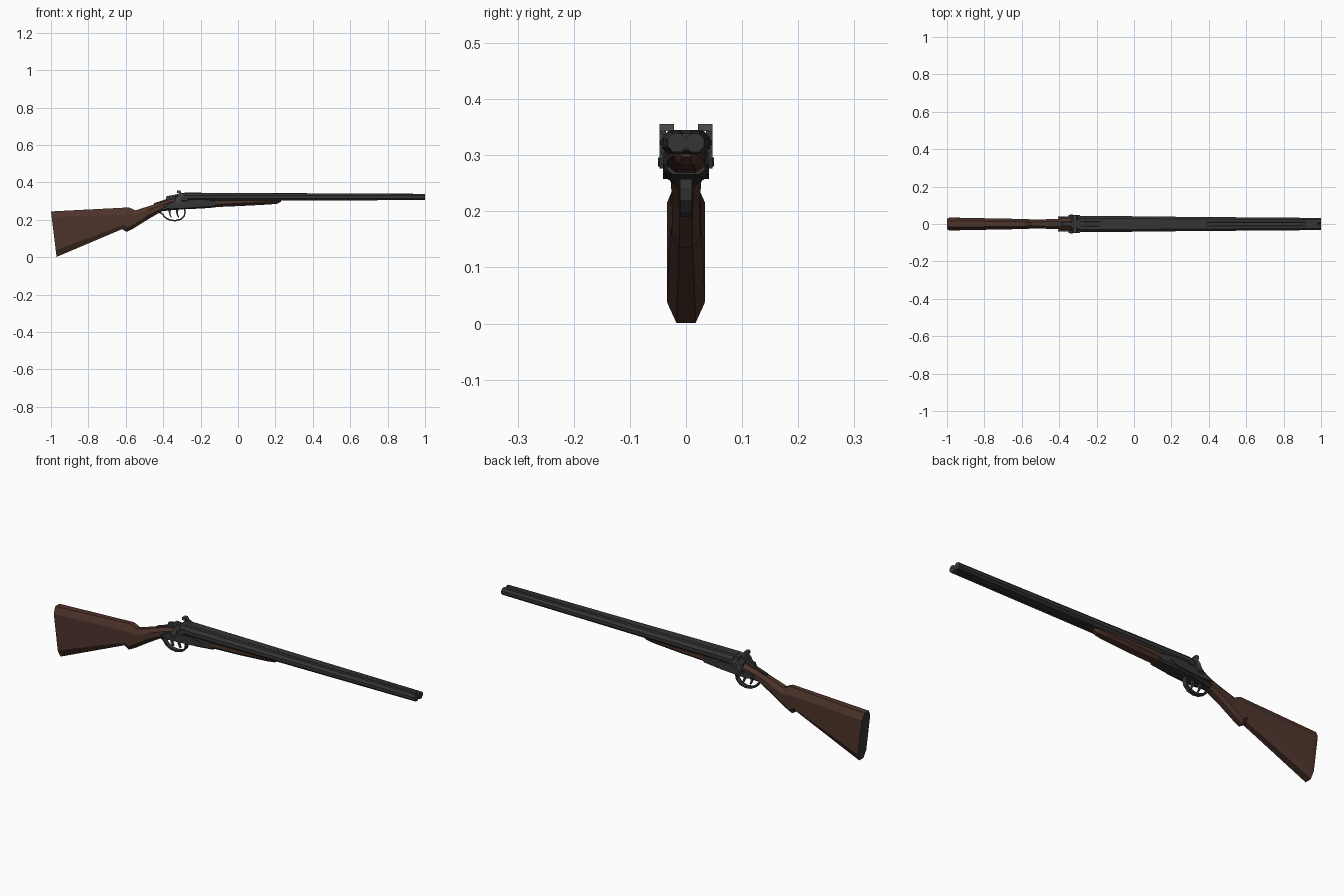
import bpy, bmesh, math

if "Cube" in bpy.data.objects:
    bpy.data.objects.remove(bpy.data.objects["Cube"])

def mat(name, rgb):
    m = bpy.data.materials.new(name)
    m.diffuse_color = (*rgb, 1)
    m.use_nodes = True
    m.node_tree.nodes["Principled BSDF"].inputs["Base Color"].default_value = m.diffuse_color
    return m

WOOD = mat("dark_walnut", (0.075, 0.034, 0.024))
STEEL = mat("blued_steel", (0.035, 0.035, 0.036))
LIGHT = mat("worn_steel", (0.058, 0.058, 0.060))

def finish(name, bm, *mats):
    bmesh.ops.recalc_face_normals(bm, faces=bm.faces)
    me = bpy.data.meshes.new(name)
    bm.to_mesh(me)
    bm.free()
    for m in mats:
        me.materials.append(m)
    ob = bpy.data.objects.new(name, me)
    bpy.context.collection.objects.link(ob)
    return ob

def loft(name, rings, *mats, closed=False):
    """Skin a list of equal-length point rings."""
    bm = bmesh.new()
    vs = [[bm.verts.new(p) for p in r] for r in rings]
    n = len(vs[0])
    pairs = list(zip(vs, vs[1:] + vs[:1])) if closed else list(zip(vs, vs[1:]))
    for a, b in pairs:
        for i in range(n):
            j = (i + 1) % n
            bm.faces.new((a[i], a[j], b[j], b[i]))
    if not closed:
        bm.faces.new(vs[0])
        bm.faces.new(vs[-1])
    return finish(name, bm, *mats)

def plate(name, prof, y0, y1, m):
    """Extrude an x,z profile between two y values."""
    return loft(name, [[(x, y, z) for x, z in prof] for y in (y0, y1)], m)

def chamfered(xt, zt, xb, zb, w, flat, ct, cb):
    """Eight-sided section from top point to bottom point."""
    def p(y, t):
        return (xt + (xb - xt) * t, y, zt + (zb - zt) * t)
    h = abs(zt - zb)
    a, b = ct / h, 1 - cb / h
    return [p(-flat, 0), p(flat, 0), p(w, a), p(w, b),
            p(flat, 1), p(-flat, 1), p(-w, b), p(-w, a)]

# Shoulder stock with grip; butt face is steel
stock = loft("stock", [chamfered(*s) for s in (
    (-1.0, .245, -.97, .001, .033, .017, .03, .035),
    (-.985, .2455, -.955, .008, .034, .017, .03, .035),
    (-.585, .266, -.62, .15, .027, .012, .035, .02),
    (-.565, .258, -.595, .135, .026, .012, .03, .02),
    (-.55, .25, -.56, .153, .025, .012, .026, .02),
    (-.48, .272, -.48, .203, .025, .012, .02, .02),
    (-.40, .298, -.40, .25, .028, .013, .015, .012),
    (-.30, .325, -.30, .262, .030, .015, .015, .012))], WOOD, LIGHT, STEEL)
for f in stock.data.polygons:
    if f.normal.x < -.9 and f.center.x < -.95:
        f.material_index = 2

# Barrels: tapered octagons, side by side
def octagon(x, y, z, r):
    R = r / math.cos(math.pi / 8)
    return [(x, y + R * math.cos(math.pi * (i + .5) / 4),
             z + R * math.sin(math.pi * (i + .5) / 4)) for i in range(8)]

for s, side in ((-1, "right"), (1, "left")):
    loft(side + "_barrel", [octagon(x, s * r * .97, z, r) for x, z, r in (
        (-.285, .322, .022), (0, .322, .021), (.25, .322, .0195), (1, .322, .0165))], STEEL)

# Ribs between the barrels
def box_section(x, w, z0, z1):
    return [(x, -w, z0), (x, w, z0), (x, w, z1), (x, -w, z1)]

loft("top_rib", [box_section(-.285, .012, .325, .345),
                 box_section(.985, .007, .323, .339)], STEEL)
loft("under_rib", [box_section(.15, .009, .302, .32),
                   box_section(.985, .006, .309, .32)], STEEL)

# Receiver body, breech face and tang
loft("receiver", [chamfered(x, zt, x, zb, w, f, c, .008) for x, zt, zb, w, f, c in (
    (-.425, .272, .243, .024, .014, .008),
    (-.37, .295, .250, .033, .02, .010),
    (-.30, .318, .256, .038, .028, .010),
    (-.20, .320, .260, .038, .028, .010),
    (-.12, .310, .266, .034, .024, .010))], STEEL)
loft("breech", [chamfered(x, zt, x, .29, w, w * .65, .012, .012) for x, zt, w in (
    (-.335, .325, .032), (-.30, .342, .042), (-.27, .345, .044))], STEEL)
plate("top_tang", [(-.45, .278), (-.45, .288), (-.32, .332), (-.32, .31)], -.007, .007, STEEL)
plate("top_lever", [(-.385, .312), (-.382, .326), (-.36, .33), (-.31, .340), (-.31, .32)],
      -.007, .007, STEEL)

# Fore-end with its iron
loft("fore_end", [chamfered(x, .314, x, zb, w, w * .5, .012, .014) for x, zb, w in (
    (-.12, .268, .034), (.02, .274, .034), (.17, .282, .028),
    (.21, .286, .022), (.23, .297, .014))], WOOD)

# Side locks, hammers and pins, mirrored
hammer = [(-.350, .280), (-.325, .276), (-.312, .296), (-.308, .318), (-.290, .326),
          (-.290, .338), (-.303, .343), (-.311, .356), (-.322, .356), (-.316, .338),
          (-.330, .322), (-.340, .302)]
lock = [(-.405, .265), (-.36, .258), (-.22, .266), (-.17, .285), (-.22, .304),
        (-.30, .306), (-.36, .292)]
for s, side in ((-1, "right"), (1, "left")):
    plate(side + "_lock_plate", lock, s * .030, s * .041, STEEL)
    plate(side + "_hammer", hammer, s * .036, s * .047, LIGHT)
    plate(side + "_hammer_spur", [(-.325, .343), (-.325, .356), (-.308, .356), (-.302, .343)],
          s * .021, s * .044, LIGHT)
    plate(side + "_hammer_pin", [(-.333 + .008 * math.cos(i * math.pi / 4),
                                  .288 + .008 * math.sin(i * math.pi / 4)) for i in range(8)],
          s * .035, s * .050, STEEL)

# Trigger guard: flat strip swept along a bow
bow = [(-.43, .246), (-.405, .232), (-.39, .212), (-.365, .199), (-.335, .195),
       (-.305, .203), (-.287, .222), (-.283, .242), (-.285, .260)]
rings = []
for i, (x, z) in enumerate(bow):
    a, b = bow[max(i - 1, 0)], bow[min(i + 1, len(bow) - 1)]
    dx, dz = b[0] - a[0], b[1] - a[1]
    d = math.hypot(dx, dz)
    nx, nz = -dz / d * .004, dx / d * .004
    rings.append([(x + nx, -.011, z + nz), (x + nx, .011, z + nz),
                  (x - nx, .011, z - nz), (x - nx, -.011, z - nz)])
loft("trigger_guard", rings, STEEL)

# Two triggers
for x, name in ((-.365, "rear_trigger"), (-.325, "front_trigger")):
    plate(name, [(x - .006, .258), (x + .008, .258), (x + .003, .235), (x + .010, .214),
                 (x + .005, .212), (x - .005, .232)], -.005, .005, LIGHT)
